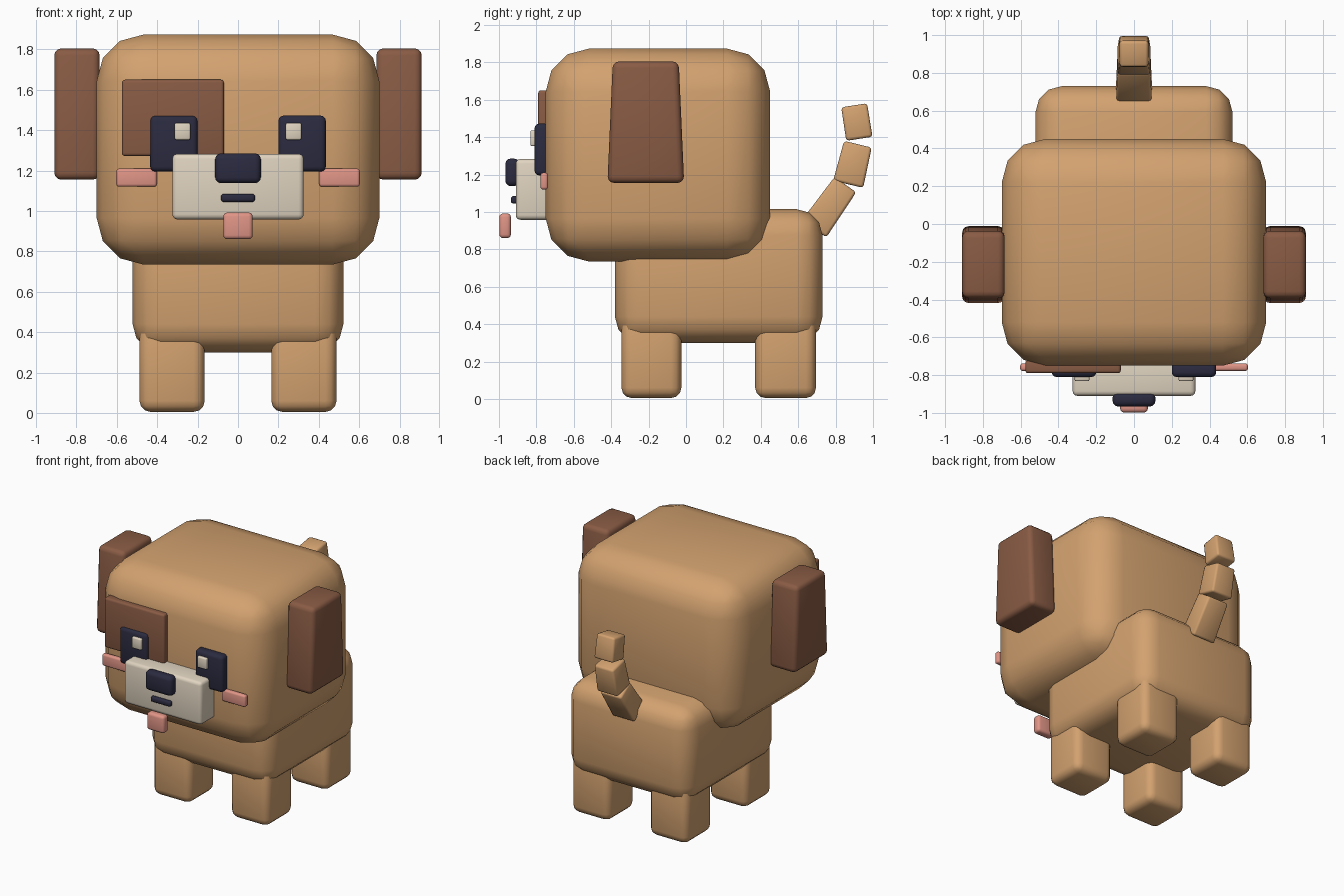
import bpy, bmesh, math
from mathutils import Matrix, Vector

cube = bpy.data.objects.get("Cube")
if cube:
    bpy.data.objects.remove(cube, do_unlink=True)


def material(name, rgb):
    m = bpy.data.materials.new(name)
    m.use_nodes = True
    m.diffuse_color = (*rgb, 1)
    m.node_tree.nodes["Principled BSDF"].inputs["Base Color"].default_value = (*rgb, 1)
    return m


TAN = material("tan fur", (0.65, 0.36, 0.16))
BROWN = material("brown fur", (0.25, 0.105, 0.058))
DARK = material("dark navy", (0.024, 0.024, 0.052))
CREAM = material("cream", (0.75, 0.66, 0.53))
PINK = material("pink", (0.75, 0.30, 0.24))


def finish(name, bm, bevel, mat, segments):
    """Round every edge and turn the mesh into a smooth-shaded object."""
    bmesh.ops.bevel(bm, geom=bm.edges[:], offset=bevel, segments=segments,
                    profile=0.5, affect='EDGES', clamp_overlap=True)
    bmesh.ops.recalc_face_normals(bm, faces=bm.faces[:])
    mesh = bpy.data.meshes.new(name)
    bm.to_mesh(mesh)
    bm.free()
    mesh.materials.append(mat)
    ob = bpy.data.objects.new(name, mesh)
    bpy.context.collection.objects.link(ob)
    bpy.ops.object.select_all(action='DESELECT')
    ob.select_set(True)
    bpy.context.view_layer.objects.active = ob
    bpy.ops.object.shade_smooth_by_angle(angle=math.radians(50))
    return ob


def box(name, x, y, z, bevel, mat, segments=3, taper_y=1.0):
    """Rounded box from (min, max) ranges; taper_y narrows the top in y."""
    bm = bmesh.new()
    bmesh.ops.create_cube(bm, size=1)
    for v in bm.verts:
        k = taper_y if v.co.z > 0 else 1.0
        v.co = Vector([(a + b) / 2 + c * (b - a) * s for (a, b), c, s
                       in zip((x, y, z), v.co, (1, k, 1))])
    return finish(name, bm, bevel, mat, segments)


def segment(name, start, end, low, high, mat):
    """Tapered block running between two (y, z) points."""
    a, b = Vector((0, *start)), Vector((0, *end))
    up = (b - a).normalized()
    side = Vector((1, 0, 0))
    bm = bmesh.new()
    bmesh.ops.create_cube(bm, size=1)
    for v in bm.verts:
        base, size = (b, high) if v.co.z > 0 else (a, low)
        v.co = base + side * v.co.x * size[0] + up.cross(side) * v.co.y * size[1]
    return finish(name, bm, 0.015, mat, 2)


# Head and body
box("head", (-0.7, 0.7), (-0.75, 0.45), (0.735, 1.873), 0.23, TAN)
box("body", (-0.522, 0.522), (-0.38, 0.73), (0.3, 1.015), 0.14, TAN)

# Paired parts
for label, s in (("left", 1), ("right", -1)):
    def span(a, b):
        return tuple(sorted((s * a, s * b)))

    box(label + "_front_leg", span(0.165, 0.488), (-0.345, -0.025), (0.005, 0.46), 0.055, TAN)
    box(label + "_back_leg", span(0.165, 0.488), (0.37, 0.695), (0.005, 0.46), 0.055, TAN)
    box(label + "_ear", span(0.685, 0.91), (-0.42, -0.01), (1.155, 1.805), 0.035, BROWN,
        taper_y=0.86)
    box(label + "_eye", span(0.2, 0.435), (-0.81, -0.73), (1.195, 1.472), 0.025, DARK)
    box(label + "_eye_glint", span(0.236, 0.314), (-0.832, -0.78), (1.352, 1.436), 0.008, CREAM, 2)
    box(label + "_cheek", span(0.402, 0.603), (-0.778, -0.738), (1.12, 1.21), 0.014, PINK)

# Face
box("eye_patch", (-0.575, -0.07), (-0.79, -0.72), (1.272, 1.65), 0.015, BROWN)
box("muzzle", (-0.325, 0.325), (-0.91, -0.7), (0.958, 1.283), 0.025, CREAM)
box("nose", (-0.113, 0.113), (-0.966, -0.89), (1.138, 1.285), 0.028, DARK)
box("mouth", (-0.084, 0.084), (-0.936, -0.9), (1.045, 1.085), 0.013, DARK)
box("tongue", (-0.073, 0.073), (-0.998, -0.936), (0.86, 0.992), 0.02, PINK)

# Tail
segment("tail_base", (0.685, 0.91), (0.852, 1.146), (0.19, 0.16), (0.175, 0.142), TAN)
segment("tail_middle", (0.867, 1.148), (0.919, 1.362), (0.175, 0.165), (0.16, 0.152), TAN)
segment("tail_tip", (0.927, 1.391), (0.899, 1.57), (0.16, 0.142), (0.15, 0.14), TAN)
